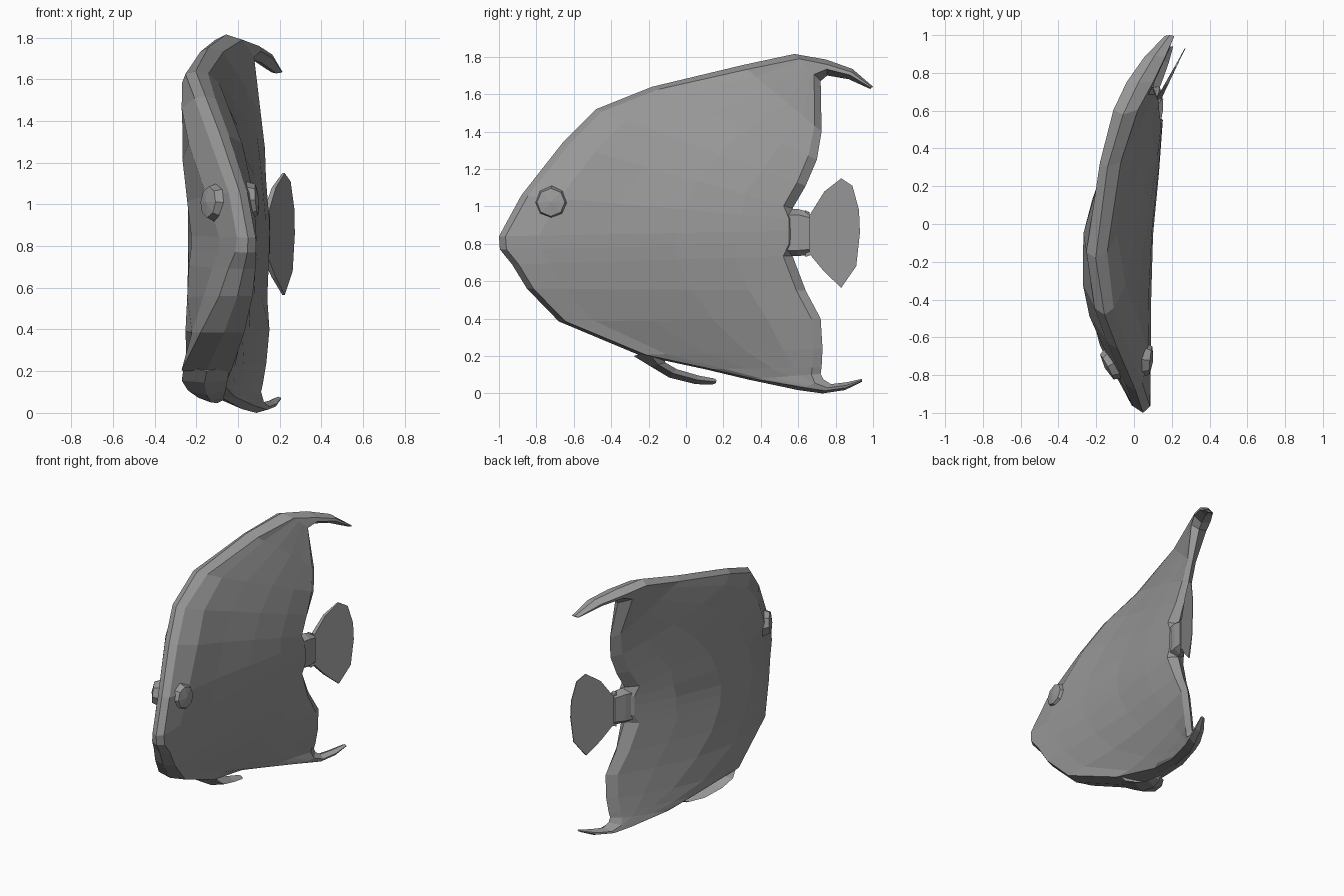
import bpy, bmesh, math
from mathutils import Vector

if "Cube" in bpy.data.objects:
    bpy.data.objects.remove(bpy.data.objects["Cube"])

GREY = bpy.data.materials.new("grey")
GREY.diffuse_color = (.31, .31, .31, 1)
GREY.use_nodes = True
GREY.node_tree.nodes["Principled BSDF"].inputs["Base Color"].default_value = GREY.diffuse_color


def interp(table, t):
    if t <= table[0][0]:
        return table[0][1]
    for (a, va), (b, vb) in zip(table, table[1:]):
        if t <= b:
            return va + (vb - va) * (t - a) / (b - a)
    return table[-1][1]


# Swimming bend of the midline and body half thickness along y
BEND = [(-1, .048), (-.8, .003), (-.6, -.045), (-.4, -.072), (-.2, -.08), (0, -.065), (.2, -.015),
        (.4, .045), (.6, .105), (.7, .15), (1, .31)]
HALF = [(-1, .055), (-.8, .085), (-.6, .135), (-.4, .162), (-.2, .17), (0, .17), (.2, .14),
        (.4, .1), (.6, .05), (.7, .033)]


def centre(y, z):
    s = (z - .87) / .9
    if s > 0:
        return interp(BEND, y) - interp([(.3, .16), (.58, .145), (1, .155)], y) * s ** 1.6
    return interp(BEND, y) - interp([(-.5, .14), (-.2, .13), (.3, .14), (.7, .08), (.95, .11)], y) * s * s


def half(y, z):
    s = min(1, abs(z - .87) / .9)
    return .035 + (interp(HALF, y) - .035) * (1 - s ** 2.2)


def make_object(name, bm):
    bmesh.ops.recalc_face_normals(bm, faces=bm.faces)
    me = bpy.data.meshes.new(name)
    bm.to_mesh(me)
    bm.free()
    me.materials.append(GREY)
    ob = bpy.data.objects.new(name, me)
    bpy.context.collection.objects.link(ob)
    return ob


def loft(name, rings):
    bm = bmesh.new()
    loops = [[bm.verts.new(p) for p in r] for r in rings]
    n = len(loops[0])
    for a, b in zip(loops, loops[1:]):
        for i in range(n):
            j = (i + 1) % n
            bm.faces.new((a[i], a[j], b[j], b[i]))
    bm.faces.new(loops[0])
    bm.faces.new(loops[-1])
    return make_object(name, bm)


# Body: rows run from the leading outline to the trailing outline
# (lead y, lead z, trail y, trail z, lead half width)
ROWS = [
    (1.0, 1.64, .985, 1.628, .025), (.89, 1.735, .87, 1.68, .055),
    (.75, 1.785, .755, 1.70, .07), (.58, 1.815, .72, 1.67, .065),
    (.30, 1.755, .725, 1.40, .055), (-.18, 1.64, .70, 1.25, .055),
    (-.48, 1.52, .64, 1.11, .05), (-.66, 1.34, .57, .99, .05),
    (-.88, 1.06, .60, .93, .045), (-1.0, .84, .60, .87, .045),
    (-.995, .77, .60, .80, .05), (-.93, .69, .57, .735, .065),
    (-.85, .56, .64, .55, .08), (-.68, .385, .72, .40, .105),
    (-.25, .205, .73, .24, .12), (.10, .13, .725, .14, .06),
    (.33, .075, .72, .105, .05), (.60, .018, .735, .075, .045),
    (.73, 0, .775, .05, .045), (.85, .018, .86, .06, .035), (.94, .062, .94, .078, .015),
]


def ring(ly, lz, ty, tz, w):
    a, b = Vector((ly, lz)), Vector((ty, tz))
    chord = (b - a).length
    ins, ine = min(.035 / chord, .3), min(.05 / chord, .4)
    sides = []
    for u in (0, .12, .35, .6, .82, 1):
        p = a.lerp(b, ins + (1 - ine - ins) * u)
        h = w if chord < .3 or u == 0 else half(p.x, p.y)
        sides.append((p, h))
    pt = lambda p, d: (centre(p.x, p.y) + d, p.x, p.y)
    return ([pt(a, 0)] + [pt(p, h) for p, h in sides] + [pt(b, 0)]
            + [pt(p, -h) for p, h in reversed(sides)])


loft("body", [ring(*r) for r in ROWS])

# Tail stem: short six-sided link to the tail fin
loft("tail_stem", [[(x + dx, y, z) for dx, z in
                    ((h, zt - .03), (0, zt), (-h, zt - .03), (-h, zb + .03), (0, zb), (h, zb + .03))]
                   for x, y, h, zt, zb in ((.06, .45, .065, .985, .735), (.108, .60, .045, .985, .735),
                                           (.13, .66, .025, .97, .74))])

# Belly fin: lower and upper edge with centre x and half width
FIN = [(-.28, .20, -.13, .245, -.15, .11), (-.19, .145, -.11, .165, -.16, .11),
       (-.09, .085, -.05, .13, -.15, .09), (.05, .05, .07, .095, -.13, .06),
       (.14, .047, .15, .08, -.1, .035), (.16, .055, .163, .072, -.09, .012)]
rings = []
for y0, z0, y1, z1, x, w in FIN:
    ym, zm = (y0 + y1) / 2, (z0 + z1) / 2
    rings.append([(x, y0, z0), (x + w, ym, zm), (x, y1, z1), (x - w, ym, zm)])
loft("belly_fin", rings)

# Tail fin: thin angled fan
TAIL = [(.64, .98), (.665, .96), (.74, 1.08), (.83, 1.15), (.89, 1.11), (.925, .98), (.93, .86),
        (.91, .68), (.83, .565), (.74, .65), (.665, .74), (.64, .73)]
loft("tail_fin", [[(.125 + (y - .65) * .52 + d * max(.15, (.95 - y) / .3), y, z) for y, z in TAIL]
                  for d in (.014, -.014)])

# Eyes: eight-sided bevelled discs
for name, loc, nrm in (("eye_right", (.065, -.72, 1.02), (1, -.1, .08)),
                       ("eye_left", (-.122, -.745, 1.01), (-1, -.55, .08))):
    bm = bmesh.new()
    bmesh.ops.create_cone(bm, cap_ends=True, segments=8, radius1=.095, radius2=.075, depth=.05)
    top = max(bm.faces, key=lambda f: f.calc_center_median().z)
    bmesh.ops.poke(bm, faces=[top], offset=.012)
    q = Vector(nrm).to_track_quat('Z', 'Y')
    bmesh.ops.rotate(bm, verts=bm.verts, matrix=q.to_matrix(), cent=(0, 0, 0))
    bmesh.ops.translate(bm, verts=bm.verts, vec=loc)
    make_object(name, bm)
